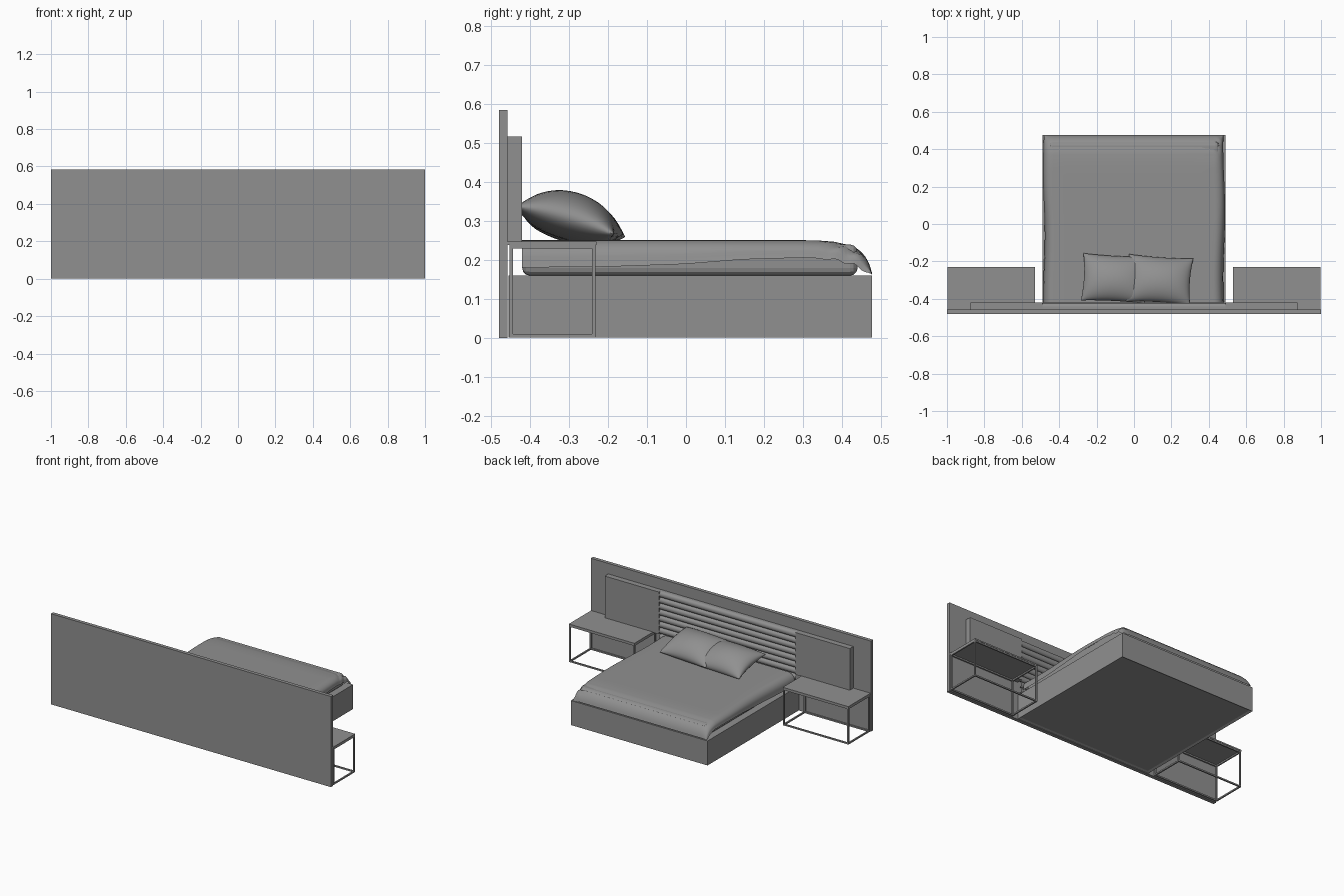
import bpy, bmesh, math
from mathutils import Matrix, Vector

cube = bpy.data.objects.get("Cube")
if cube:
    bpy.data.objects.remove(cube, do_unlink=True)

grey = bpy.data.materials.new("plain grey")
grey.use_nodes = True
COLOR = (0.28, 0.28, 0.28, 1)
grey.diffuse_color = COLOR
grey.node_tree.nodes["Principled BSDF"].inputs["Base Color"].default_value = COLOR


def finish(bm, name, smooth=False):
    bmesh.ops.recalc_face_normals(bm, faces=bm.faces[:])
    mesh = bpy.data.meshes.new(name)
    bm.to_mesh(mesh)
    bm.free()
    mesh.materials.append(grey)
    obj = bpy.data.objects.new(name, mesh)
    bpy.context.collection.objects.link(obj)
    if smooth:
        bpy.ops.object.select_all(action="DESELECT")
        obj.select_set(True)
        bpy.context.view_layer.objects.active = obj
        bpy.ops.object.shade_smooth_by_angle(angle=math.radians(45))
    return obj


def add_box(bm, x, y, z):
    size = Vector((x[1] - x[0], y[1] - y[0], z[1] - z[0]))
    mid = Vector((sum(x), sum(y), sum(z))) / 2
    bmesh.ops.create_cube(bm, size=1, matrix=Matrix.Translation(mid) @ Matrix.Diagonal(size).to_4x4())


def box(name, x, y, z):
    bm = bmesh.new()
    add_box(bm, x, y, z)
    return finish(bm, name)


def surface(bm, rows):
    """Skin a list of equally long rows of points."""
    grid = [[bm.verts.new(p) for p in row] for row in rows]
    for a, b in zip(grid, grid[1:]):
        for i in range(len(a) - 1):
            bm.faces.new((a[i], a[i + 1], b[i + 1], b[i]))


def lerp(points, t):
    """Piecewise smooth interpolation of (t, value) pairs."""
    for (a, va), (b, vb) in zip(points, points[1:]):
        if t <= b:
            k = max(0, (t - a) / (b - a))
            return va + (vb - va) * k
    return points[-1][1]


# Headboard: wide back panel, two side cushions, channelled middle
box("headboard_panel", (-1, 1), (-0.48, -0.457), (0, 0.585))
for side, x in (("right", (-0.875, -0.488)), ("left", (0.488, 0.875))):
    box(f"headboard_{side}_cushion", x, (-0.457, -0.421), (0.245, 0.517))

bm = bmesh.new()
channels, low, high = 9, 0.165, 0.517
pitch = (high - low) / channels
profile = [(-0.457, low)]
for c in range(channels):
    for s in range(9):
        a = math.pi * s / 8
        profile.append((-0.441 + 0.018 * math.sin(a), low + pitch * (c + 0.5 - 0.5 * math.cos(a))))
profile.append((-0.457, high))
surface(bm, [[(x, y, z) for y, z in profile] for x in (-0.488, 0.488)])
finish(bm, "headboard_channels", True)

# Bed base with a shallow recess underneath
bm = bmesh.new()
add_box(bm, (-0.488, 0.488), (-0.455, 0.477), (0.002, 0.16))
bottom = min(bm.faces, key=lambda f: f.calc_center_median().z)
bmesh.ops.inset_region(bm, faces=[bottom], thickness=0.02)
bmesh.ops.translate(bm, verts=bottom.verts[:], vec=(0, 0, 0.006))
finish(bm, "bed_base")

mattress = box("mattress", (-0.455, 0.455), (-0.42, 0.44), (0.16, 0.24))
bevel = mattress.modifiers.new("soft edges", "BEVEL")
bevel.width, bevel.segments = 0.02, 3

# Blanket: rounded section that rolls down over the foot end
crown = [(-0.42, 0.251), (0.33, 0.251), (0.38, 0.247), (0.42, 0.238), (0.445, 0.226),
         (0.463, 0.205), (0.472, 0.185), (0.477, 0.166)]
hem = [(-0.42, 0.181), (-0.2, 0.183), (0.0, 0.19), (0.15, 0.202), (0.3, 0.206),
       (0.4, 0.203), (0.44, 0.188), (0.477, 0.163)]
stations = [-0.42 + 0.04 * i for i in range(20)] + [0.36 + 0.01 * i for i in range(11)] + [0.468, 0.473, 0.477]


def blanket_row(y):
    top, edge = lerp(crown, y), min(lerp(hem, y), lerp(crown, y) - 0.003)
    row = []
    for sx in (-1, 1):
        outer = 0.482 + 0.005 * math.sin(9 * y + sx)
        drop = top - edge
        half = [(outer, edge)]
        for k in range(9):
            a = math.pi / 2 * k / 8
            half.append((outer - 0.004 - 0.05 * (1 - math.cos(a)), edge + drop * (0.25 + 0.75 * math.sin(a))))
        half += [(w, top) for w in (0.36, 0.24, 0.12)]
        part = [(sx * w, y, z) for w, z in half]
        row += part + [(0, y, top)] if sx < 0 else part[::-1]
    # small tucked folds at the left foot corner
    out = []
    for x, yy, z in row:
        fold = max(0, 1 - math.hypot(x - 0.48, yy - 0.42) / 0.09)
        out.append((x, yy, z - 0.012 * fold * (0.5 + 0.5 * math.sin(130 * (yy + x)))))
    return out


bm = bmesh.new()
surface(bm, [blanket_row(y) for y in stations])
finish(bm, "blanket", True)


# Pillows: puffed grids with pinched corners, leaning back
def pillow(name, centre, turn, tilt, width=0.345, depth=0.262, puff=0.062):
    bm = bmesh.new()
    n = 20
    for sign in (1, -1):
        rows = []
        for j in range(n + 1):
            row = []
            for i in range(n + 1):
                u, v = (-math.cos(math.pi * k / n) for k in (i, j))
                h = puff * ((1 - u * u) * (1 - v * v)) ** 0.5
                row.append((u * width / 2 * (1 - 0.06 * (1 - v * v)),
                            v * depth / 2 * (1 - 0.06 * (1 - u * u)),
                            sign * h - 0.012 * v * v))
            rows.append(row)
        surface(bm, rows)
    bmesh.ops.remove_doubles(bm, verts=bm.verts[:], dist=0.0005)
    obj = finish(bm, name, True)
    obj.location = centre
    obj.rotation_euler = (math.radians(tilt), 0, math.radians(turn))


pillow("right_pillow", (-0.105, -0.288, 0.305), -3, -15)
pillow("left_pillow", (0.137, -0.295, 0.313), -4, -16)


# Nightstands: thin top on an open square-bar frame
def nightstand(name, x0, x1, y0=-0.452, y1=-0.232, top=0.243, t=0.009):
    box(name + "_top", (x0, x1), (-0.457, -0.23), (top - 0.004, top + 0.005))
    bm = bmesh.new()
    xs, ys = ((x0, x0 + t), (x1 - t, x1)), ((y0, y0 + t), (y1 - t, y1))
    for x in xs:
        for y in ys:
            add_box(bm, x, y, (0.002, top - 0.004))
    for z in ((0.002, 0.002 + t), (top - 0.004 - t, top - 0.004)):
        for x in xs:
            add_box(bm, x, (y0 + t, y1 - t), z)
        for y in ys:
            add_box(bm, (x0 + t, x1 - t), y, z)
    finish(bm, name + "_frame")


nightstand("right_nightstand", -0.998, -0.53)
nightstand("left_nightstand", 0.53, 0.998)
